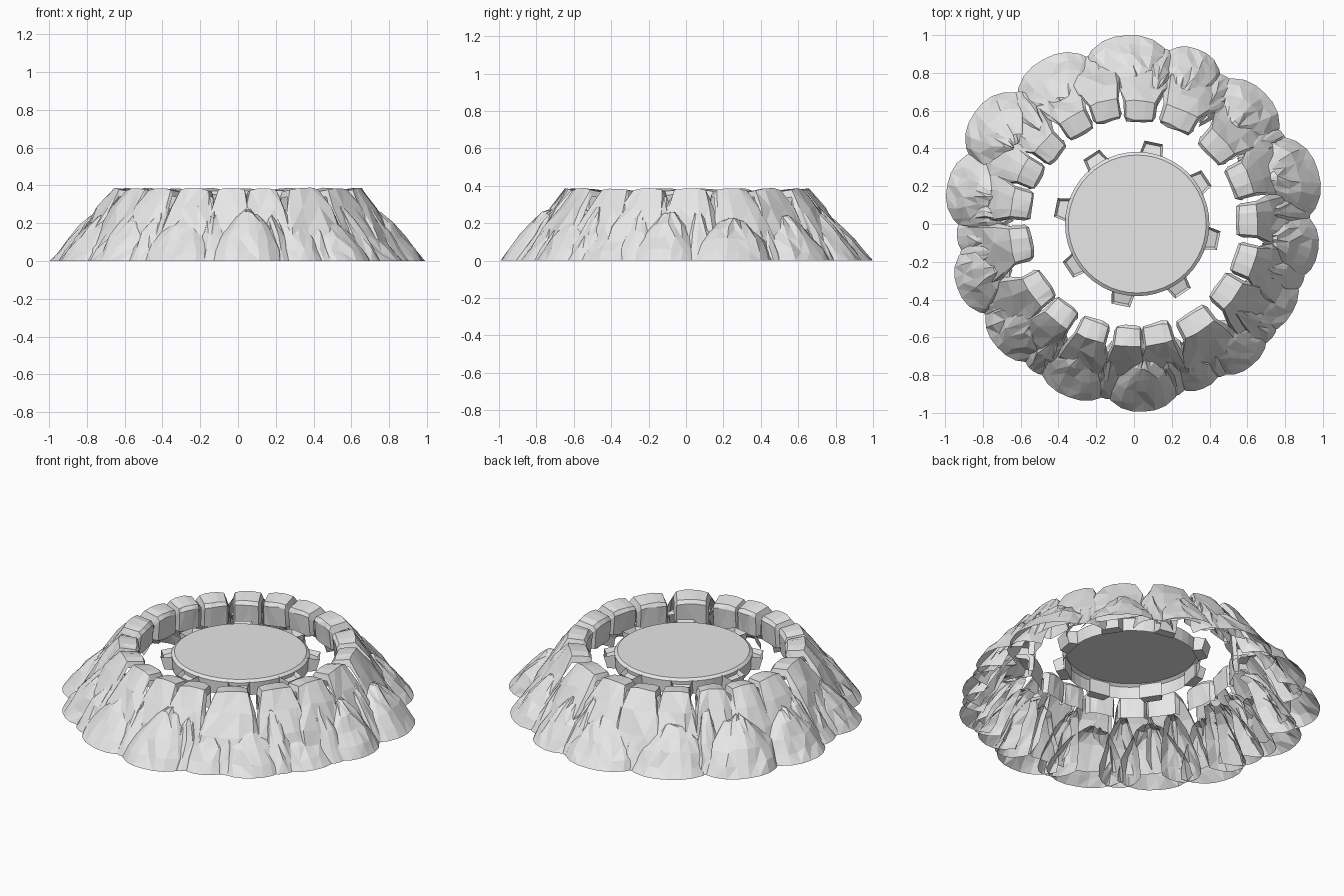
import bpy, bmesh, math, random
from mathutils import Matrix, Vector

random.seed(7)
if "Cube" in bpy.data.objects:
    bpy.data.objects.remove(bpy.data.objects["Cube"])

stone = bpy.data.materials.new("stone_grey")
stone.use_nodes = True
GREY = (0.8, 0.8, 0.8, 1)
stone.diffuse_color = GREY
stone.node_tree.nodes["Principled BSDF"].inputs["Base Color"].default_value = GREY


def finish(name, bm):
    bmesh.ops.recalc_face_normals(bm, faces=bm.faces)
    mesh = bpy.data.meshes.new(name)
    bm.to_mesh(mesh)
    bm.free()
    mesh.materials.append(stone)
    obj = bpy.data.objects.new(name, mesh)
    bpy.context.collection.objects.link(obj)
    return obj


def shell(name, rows):
    """Open faceted skin through rows of points."""
    bm = bmesh.new()
    grid = [[bm.verts.new(p) for p in row] for row in rows]
    for a, b in zip(grid, grid[1:]):
        for i in range(len(a) - 1):
            quad = (a[i], a[i + 1], b[i + 1], b[i])
            if random.random() < 0.5:
                quad = quad[1:] + quad[:1]
            bm.faces.new((quad[0], quad[1], quad[2]))
            bm.faces.new((quad[0], quad[2], quad[3]))
    return finish(name, bm)


def polar(r, degrees, z):
    a = math.radians(degrees)
    return Vector((r * math.cos(a), r * math.sin(a), z))


def wobble(amount):
    return random.uniform(-amount, amount)


# Crest blocks: inner wall, tilted top and long outer slope (radius, height, width)
CREST = [(0.556, 0.225, 0.88), (0.545, 0.35, 0.9), (0.56, 0.372, 0.87),
         (0.658, 0.385, 0.84), (0.735, 0.285, 1.02), (0.81, 0.17, 1.14), (0.88, 0.04, 1.18)]
CREST_COLUMNS = [(-1, 0.7), (-0.86, 0.94), (-0.3, 1.0), (0.4, 1.0), (0.86, 0.94), (1, 0.7)]


def crest_block(name, angle, half):
    core_r, core_z = 0.67, 0.24
    push, skew = wobble(0.012), wobble(0.25)
    rows = []
    for i, (r, z, width) in enumerate(CREST):
        rough = 0.004 if i < 4 else 0.013
        row = []
        for u, pull in CREST_COLUMNS:
            rr = core_r + (r + push - core_r) * pull + wobble(rough)
            zz = core_z + (z - core_z) * pull + wobble(rough * 0.7)
            turn = half * (u * width + skew * max(0, i - 3) / 3)
            row.append(polar(rr, angle + turn + wobble(rough * 40), min(zz, 0.39)))
        rows.append(row)
    shell(name, rows)


crest_angles = [2, 22, 43, 67, 87, 104, 120, 138, 154, 170, 190, 214,
                231, 249, 267, 282, 302, 324, 342]
for i, angle in enumerate(crest_angles):
    before = (angle - crest_angles[i - 1]) % 360
    after = (crest_angles[(i + 1) % len(crest_angles)] - angle) % 360
    crest_block(f"crest_block_{i + 1}", angle, min(10.8, (before + after) / 4 + 0.2))

# Foot boulders: broad leaning domes lying on the slope (inset, height, width)
DOME = [(0, 0, 1.0), (0.045, 0.06, 0.98), (0.1, 0.135, 0.87),
        (0.16, 0.205, 0.66), (0.22, 0.262, 0.42), (0.275, 0.275, 0.2)]


def boulder(name, angle, reach, half, tall=1.0):
    rows = []
    lean = wobble(0.25)
    for inset, z, width in DOME:
        rough = 0 if z == 0 else 0.01
        row = []
        for k in range(9):
            u = -1 + k / 4
            r = reach - inset - abs(u) ** 2.6 * (0.11 - 0.28 * inset) + wobble(rough)
            zz = z * tall * (1 - 0.1 * u * u) + wobble(rough)
            row.append(polar(r, angle + half * (u * width + lean * z * 3) + wobble(rough * 50),
                             max(zz, 0)))
        rows.append(row)
    shell(name, rows)


boulders = [(92, 1.0, 15.5), (70, 0.985, 12), (45, 0.98, 15), (16, 1.015, 15),
            (-8, 0.985, 13), (-29, 0.96, 14), (-50, 0.975, 13), (-67, 0.945, 11),
            (-87, 0.995, 14), (-111, 0.98, 15), (-138, 0.975, 14), (-160, 0.995, 13),
            (-176, 0.94, 10), (168, 1.01, 14), (145, 1.03, 14), (119, 0.995, 15.5)]
for i, (angle, reach, half) in enumerate(boulders):
    boulder(f"foot_boulder_{i + 1}", angle, reach, half, random.uniform(0.8, 1.0))
    # Narrower wedge stone filling the cleft to the next boulder
    gap = (angle - boulders[(i + 1) % len(boulders)][0]) % 360
    boulder(f"wedge_stone_{i + 1}", angle - gap / 2, 0.935 + wobble(0.015), 8,
            random.uniform(1.0, 1.15))

# Central platform: bevelled cap with a hollow skirt
CENTRE = Vector((0.017, 0, 0))
SIDES = 48
bm = bmesh.new()
rings = [[bm.verts.new(CENTRE + polar(r, 360 * k / SIDES, z)) for k in range(SIDES)]
         for r, z in ((0.365, 0.325), (0.382, 0.312), (0.378, 0.235))]
bm.faces.new(rings[0])
for a, b in zip(rings, rings[1:]):
    for k in range(SIDES):
        n = (k + 1) % SIDES
        bm.faces.new((a[k], a[n], b[n], b[k]))
finish("platform", bm)

# Eight tapered clamps around the platform, each with a sunk top
for i in range(8):
    bm = bmesh.new()
    bmesh.ops.create_cube(bm, size=1)
    for v in bm.verts:
        outer, top = v.co.x > 0, v.co.z > 0
        v.co.x = (0.44 if top else 0.42) if outer else 0.365
        v.co.y *= 0.1 if outer else 0.125
        v.co.z = (0.305 if outer else 0.318) if top else 0.235
    lid = max(bm.faces, key=lambda f: f.calc_center_median().z)
    bmesh.ops.inset_region(bm, faces=[lid], thickness=0.018)
    for v in lid.verts:
        v.co.z -= 0.025
    turn = Matrix.Rotation(math.radians(45 * i - 11.5), 4, 'Z')
    bm.transform(Matrix.Translation(CENTRE) @ turn)
    finish(f"clamp_{i + 1}", bm)
